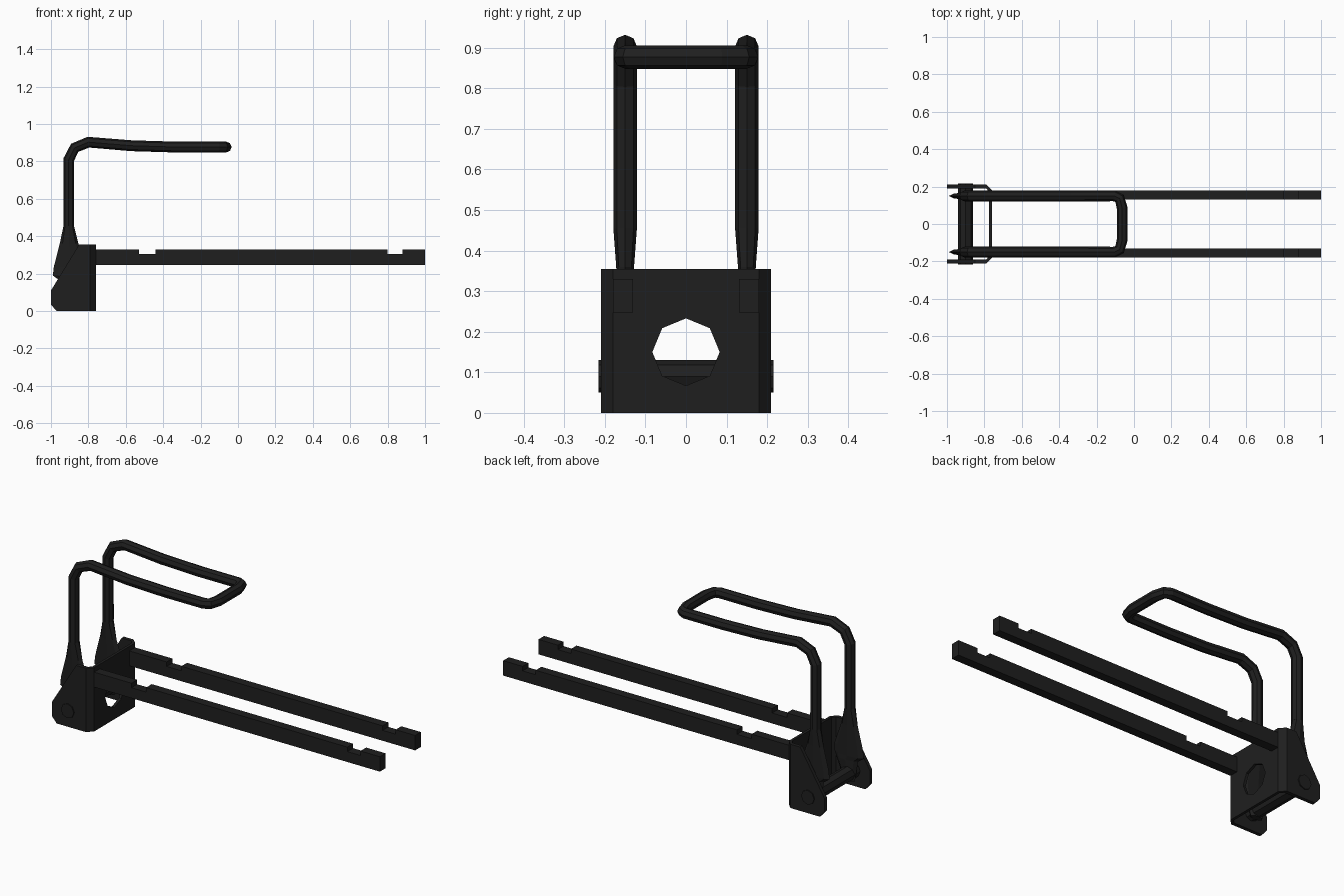
import bpy, bmesh, math
from mathutils import Vector

if "Cube" in bpy.data.objects:
    bpy.data.objects.remove(bpy.data.objects["Cube"])

black = bpy.data.materials.new("black steel")
black.diffuse_color = (0.0135, 0.0135, 0.0135, 1)
black.use_nodes = True
black.node_tree.nodes["Principled BSDF"].inputs["Base Color"].default_value = black.diffuse_color


def finish(bm, name):
    bmesh.ops.recalc_face_normals(bm, faces=bm.faces)
    me = bpy.data.meshes.new(name)
    bm.to_mesh(me)
    bm.free()
    me.materials.append(black)
    ob = bpy.data.objects.new(name, me)
    bpy.context.collection.objects.link(ob)
    return ob


def prism(name, pts, axis, lo, hi):
    """Extrude a 2D outline along an axis; outline uses the other two axes in order."""
    bm = bmesh.new()
    def at(p, d):
        c = list(p)
        c.insert(axis, d)
        return bm.verts.new(c)
    a = [at(p, lo) for p in pts]
    b = [at(p, hi) for p in pts]
    bm.faces.new(a)
    bm.faces.new(b)
    n = len(pts)
    for i in range(n):
        bm.faces.new((a[i], a[(i + 1) % n], b[(i + 1) % n], b[i]))
    return finish(bm, name)


def loft(name, rings):
    """Skin a list of rings and cap both ends."""
    bm = bmesh.new()
    vs = [[bm.verts.new(p) for p in r] for r in rings]
    n = len(vs[0])
    for r, s in zip(vs, vs[1:]):
        for i in range(n):
            bm.faces.new((r[i], r[(i + 1) % n], s[(i + 1) % n], s[i]))
    bm.faces.new(vs[0])
    bm.faces.new(vs[-1])
    return finish(bm, name)


def circle(cx, cy, r, n=8):
    return [(cx + r * math.cos(math.tau * i / n), cy + r * math.sin(math.tau * i / n))
            for i in range(n)]


# channel bracket: bent front plate with octagonal hole
outer = [(-0.79, 0.21), (-0.76, 0.18), (-0.76, -0.18), (-0.79, -0.21)]
inner = [(-0.79, -0.19), (-0.775, -0.172), (-0.775, 0.172), (-0.79, 0.19)]
plate = prism("bracket_plate", outer + inner, 2, 0, 0.355)
cutter = prism("hole_cutter", circle(0, 0.15, 0.083), 0, -0.85, -0.7)
mod = plate.modifiers.new("hole", 'BOOLEAN')
mod.object = cutter
mod.solver = 'EXACT'
bpy.context.view_layer.objects.active = plate
bpy.ops.object.modifier_apply(modifier=mod.name)
bpy.data.objects.remove(cutter)

# outlines of the side plates and notched rails (x, z)
side = [(-0.79, 0), (-0.97, 0), (-1, 0.035), (-1, 0.11), (-0.85, 0.355), (-0.79, 0.355)]
rail = [(-0.765, 0.247), (1, 0.247), (1, 0.33), (0.88, 0.33), (0.88, 0.305), (0.80, 0.305),
        (0.80, 0.33), (-0.44, 0.33), (-0.44, 0.305), (-0.53, 0.305), (-0.53, 0.33),
        (-0.765, 0.33)]

# flattened arm foot: z, x min, x max, half thickness
foot = [(0.05, -0.935, -0.865, 0.018), (0.165, -0.955, -0.82, 0.018),
        (0.19, -0.99, -0.81, 0.018), (0.235, -0.985, -0.81, 0.018),
        (0.36, -0.953, -0.853, 0.022), (0.455, -0.933, -0.877, 0.029)]

for s, tag in ((1, "back"), (-1, "front")):
    prism("bracket_side_" + tag, side, 1, s * 0.19, s * 0.21)
    prism("rail_" + tag, rail, 1, s * 0.13, s * 0.18)
    rings = []
    for z, x0, x1, h in foot:
        rings.append([((x0 + x1) / 2 + (x1 - x0) / 2 * u, s * 0.15 + h * v, z)
                      for u, v in circle(0, 0, 1)])
    loft("arm_foot_" + tag, rings)

# pivot pin through the bracket
prism("pivot_pin", circle(-0.9, 0.09, 0.04), 1, -0.216, 0.216)

# bent tube handle swept along a mirrored path
half = [(-0.905, 0.15, 0.455), (-0.905, 0.15, 0.81), (-0.873, 0.15, 0.873),
        (-0.80, 0.15, 0.903), (-0.57, 0.15, 0.884), (-0.34, 0.15, 0.877),
        (-0.105, 0.15, 0.877), (-0.077, 0.137, 0.877), (-0.063, 0.085, 0.877)]
path = [Vector(p) for p in half + [(x, -y, z) for x, y, z in reversed(half)]]
across = Vector((0, 1, 0))
rings = []
for i, p in enumerate(path):
    t = Vector()
    if i:
        t += (p - path[i - 1]).normalized()
    if i < len(path) - 1:
        t += (path[i + 1] - p).normalized()
    t.normalize()
    across = (across - t * across.dot(t)).normalized()
    up = t.cross(across)
    rings.append([p + across * u + up * v for u, v in circle(0, 0, 0.029)])
loft("tube_handle", rings)
